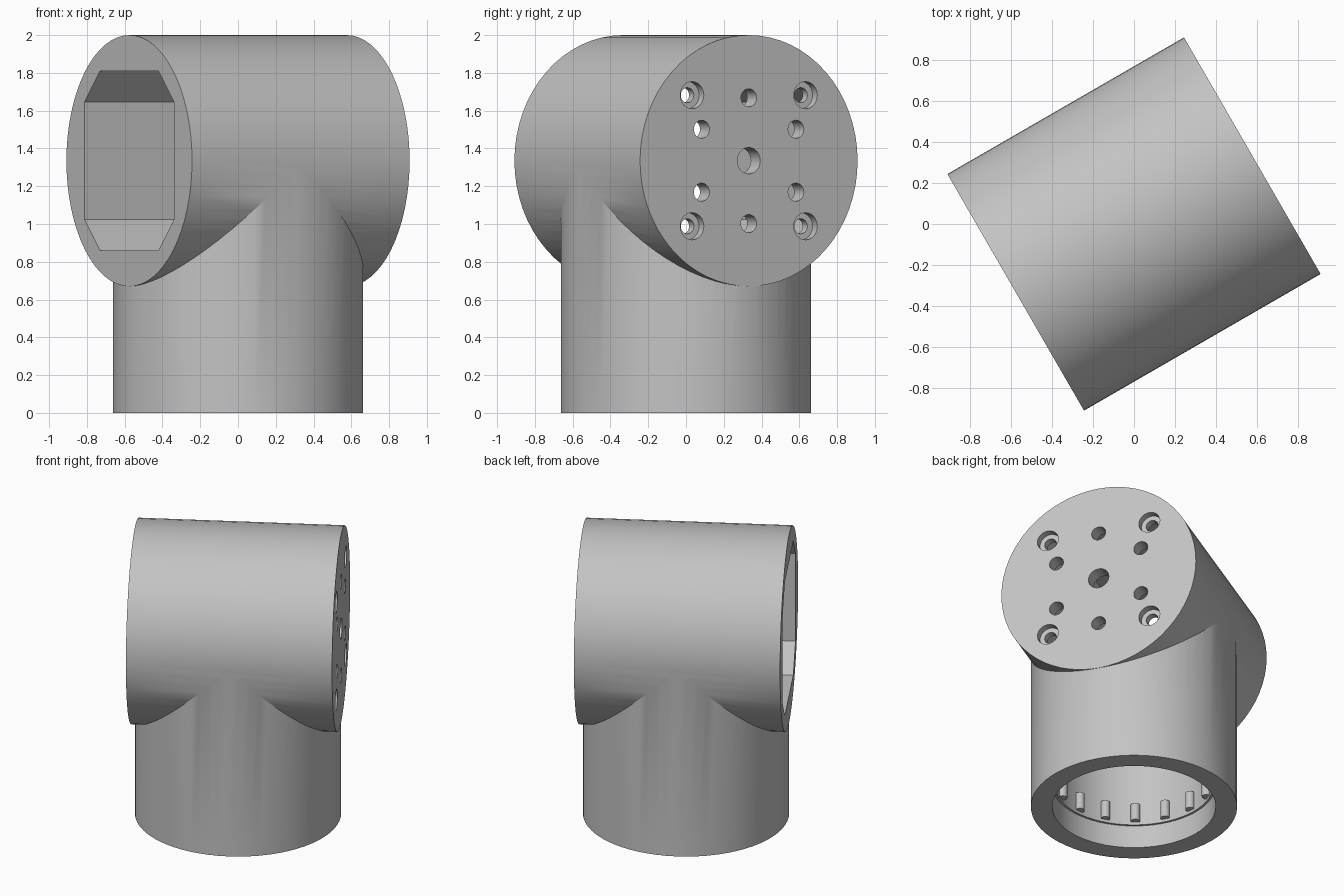
import bpy, bmesh
from math import radians, cos, sin, pi
from mathutils import Matrix

cube = bpy.data.objects.get("Cube")
if cube:
    bpy.data.objects.remove(cube)

R = 0.665            # barrel radius and half length
AXIS_Z = 1.335       # height of the barrel axis
TURN = radians(30)   # turn of the barrel about the vertical
WALL = 0.1

grey = bpy.data.materials.new("plain grey")
grey.use_nodes = True
colour = (0.55, 0.55, 0.55, 1)
grey.diffuse_color = colour
grey.node_tree.nodes["Principled BSDF"].inputs["Base Color"].default_value = colour


def finish(name, bm):
    bmesh.ops.recalc_face_normals(bm, faces=bm.faces)
    mesh = bpy.data.meshes.new(name)
    bm.to_mesh(mesh)
    bm.free()
    mesh.materials.append(grey)
    obj = bpy.data.objects.new(name, mesh)
    bpy.context.collection.objects.link(obj)
    return obj


def add_cylinder(bm, radius, start, end, sides, along_x=False, at=(0, 0, 0)):
    """Cylinder from start to end along z, or along x."""
    place = Matrix.Translation(at)
    if along_x:
        place = place @ Matrix.Rotation(pi / 2, 4, 'Y')
    place = place @ Matrix.Translation((0, 0, (start + end) / 2))
    bmesh.ops.create_cone(bm, cap_ends=True, segments=sides, radius1=radius,
                          radius2=radius, depth=end - start, matrix=place)


def cylinder(name, *args, **kwargs):
    bm = bmesh.new()
    add_cylinder(bm, *args, **kwargs)
    return finish(name, bm)


def select(obj):
    bpy.ops.object.select_all(action='DESELECT')
    obj.select_set(True)
    bpy.context.view_layer.objects.active = obj


def combine(body, tool, operation):
    select(body)
    mod = body.modifiers.new(operation, 'BOOLEAN')
    mod.operation = operation
    mod.solver = 'EXACT'
    mod.object = tool
    bpy.ops.object.modifier_apply(modifier=mod.name)
    bpy.data.objects.remove(tool)


# Barrel on an upright post
body = cylinder("joint_housing", R, -R, R, 64, along_x=True, at=(0, 0, AXIS_Z))
combine(body, cylinder("post", R - 0.002, 0, AXIS_Z - 0.03, 64), 'UNION')

# Chamfered square pocket, open at the rear end of the barrel
half, flat = 0.475, 0.31
corners = []
for sy, sz in ((1, 1), (-1, 1), (-1, -1), (1, -1)):
    pair = [(half * sy, flat * sz), (flat * sy, half * sz)]
    corners += pair if sy * sz > 0 else pair[::-1]
bm = bmesh.new()
face = bm.faces.new([bm.verts.new((-R - 0.1, y, AXIS_Z + z)) for y, z in corners])
walls = bmesh.ops.extrude_face_region(bm, geom=[face])
bmesh.ops.translate(bm, vec=(2 * R + 0.1 - WALL, 0, 0),
                    verts=[v for v in walls["geom"] if isinstance(v, bmesh.types.BMVert)])
combine(body, finish("pocket_cutter", bm), 'DIFFERENCE')

# Stepped bore inside the post
combine(body, cylinder("mouth_cutter", 0.525, -0.1, 0.16, 64), 'DIFFERENCE')
combine(body, cylinder("bore_cutter", 0.51, 0.1, 0.76, 64), 'DIFFERENCE')

# Holes through the end plate: centre, ring of six, counterbored corners
inner, outer = R - WALL - 0.05, R + 0.05
holes = [(0, 0, 0.07, inner)]
for k in range(6):
    a = pi / 2 + k * pi / 3
    holes.append((0.333 * cos(a), 0.333 * sin(a), 0.048, inner))
corner_spots = [(sy * 0.347, sz * 0.347) for sy in (1, -1) for sz in (1, -1)]
holes += [(y, z, 0.04, inner) for y, z in corner_spots]
bm = bmesh.new()
for y, z, radius, start in holes:
    add_cylinder(bm, radius, start, outer, 24, True, (0, y, AXIS_Z + z))
combine(body, finish("hole_cutter", bm), 'DIFFERENCE')
bm = bmesh.new()
for y, z in corner_spots:
    add_cylinder(bm, 0.072, R - 0.05, outer, 24, True, (0, y, AXIS_Z + z))
combine(body, finish("counterbore_cutter", bm), 'DIFFERENCE')

# Ring of small pegs on the bore wall
bm = bmesh.new()
for k in range(16):
    a = k * pi / 8 + radians(4) - TURN
    add_cylinder(bm, 0.03, 0.18, 0.3, 16, False, (0.5 * cos(a), 0.5 * sin(a), 0))
pegs = finish("bore_pegs", bm)

# Turn the whole model and smooth the round walls
for obj in (body, pegs):
    obj.data.transform(Matrix.Rotation(TURN, 4, 'Z'))
    select(obj)
    bpy.ops.object.shade_smooth_by_angle(angle=radians(25))
